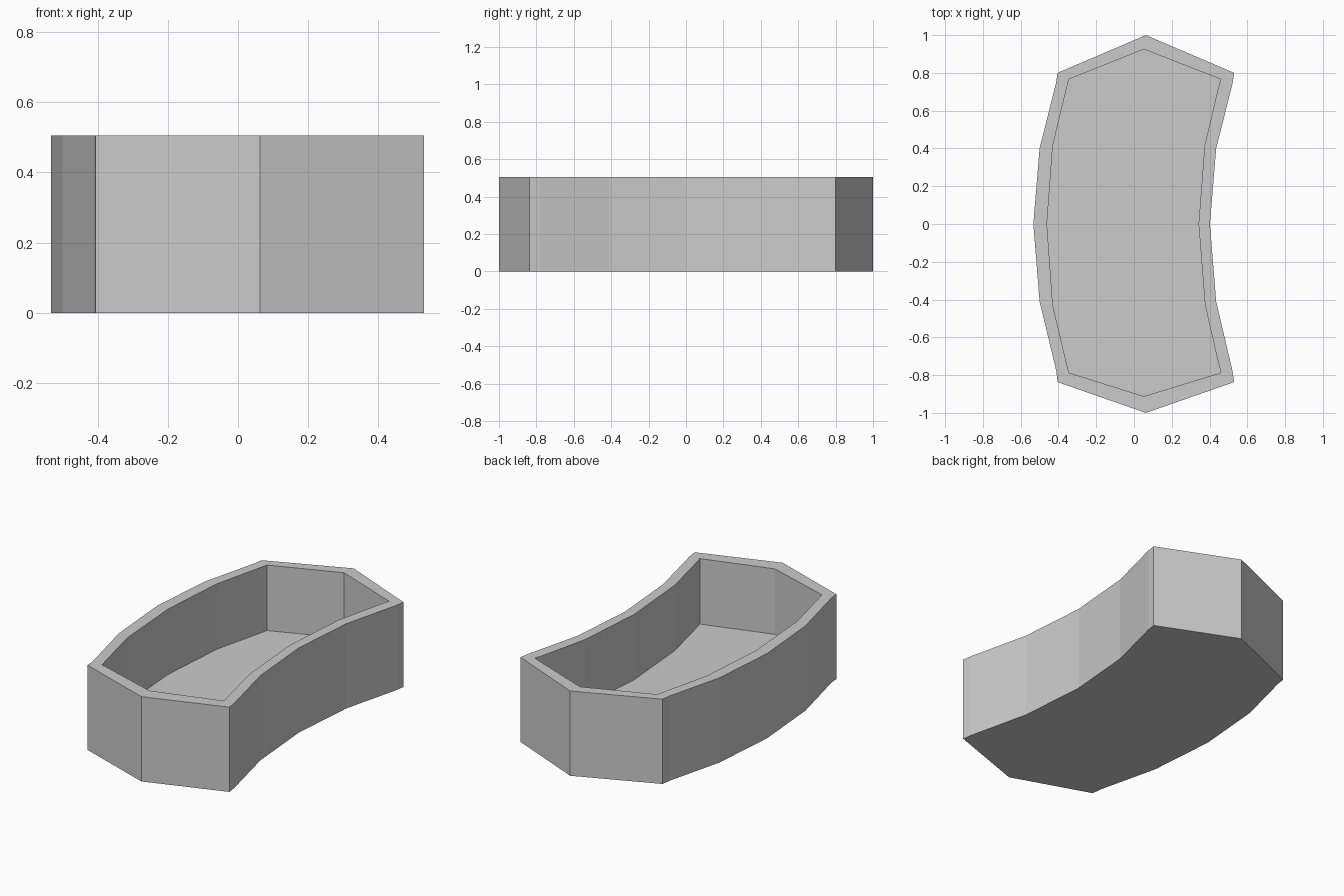
import bpy, bmesh

if "Cube" in bpy.data.objects:
    bpy.data.objects.remove(bpy.data.objects["Cube"])

HEIGHT, FLOOR = 0.505, 0.115

# Curved tub outlines, counter-clockwise seen from above
outer = [(0.063, 1.0), (-0.405, 0.80), (-0.413, 0.745), (-0.50, 0.40), (-0.533, 0.0),
         (-0.50, -0.41), (-0.411, -0.78), (-0.405, -0.837), (0.063, -1.0),
         (0.53, -0.837), (0.522, -0.78), (0.435, -0.41), (0.402, 0.0),
         (0.435, 0.40), (0.522, 0.745), (0.53, 0.80)]
inner = [(0.052, 0.925), (-0.345, 0.766), (-0.358, 0.713), (-0.43, 0.415), (-0.461, 0.0),
         (-0.43, -0.43), (-0.36, -0.725), (-0.345, -0.787), (0.052, -0.912),
         (0.46, -0.787), (0.444, -0.725), (0.376, -0.43), (0.342, 0.0),
         (0.374, 0.415), (0.444, 0.713), (0.46, 0.766)]

bm = bmesh.new()


def ring(points, z):
    return [bm.verts.new((x, y, z)) for x, y in points]


def bridge(a, b):
    n = len(a)
    for i in range(n):
        j = (i + 1) % n
        bm.faces.new((a[i], a[j], b[j], b[i]))


# Outer wall, rim, inner wall
rings = [ring(outer, 0), ring(outer, HEIGHT), ring(inner, HEIGHT), ring(inner, FLOOR)]
for lower, upper in zip(rings, rings[1:]):
    bridge(lower, upper)

# Underside and inside floor
bm.faces.new(rings[0][::-1])
bm.faces.new(rings[-1])
bmesh.ops.recalc_face_normals(bm, faces=bm.faces)

mesh = bpy.data.meshes.new("curved_tub")
bm.to_mesh(mesh)
bm.free()
tub = bpy.data.objects.new("curved_tub", mesh)
bpy.context.collection.objects.link(tub)
